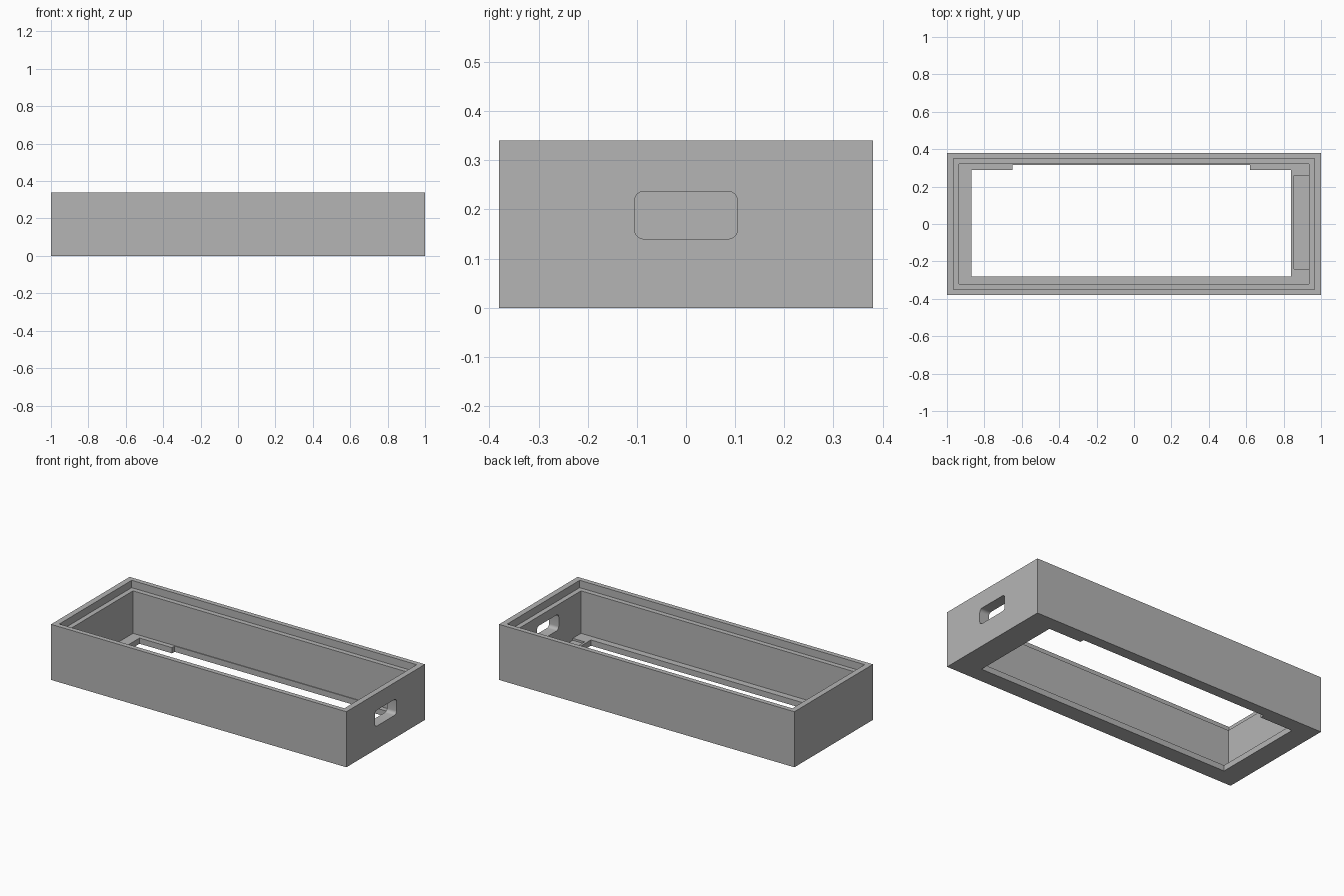
import bpy, bmesh

cube = bpy.data.objects.get("Cube")
if cube:
    bpy.data.objects.remove(cube, do_unlink=True)

grey = bpy.data.materials.new("plain_grey")
grey.use_nodes = True
grey.diffuse_color = (0.46, 0.46, 0.46, 1)
grey.node_tree.nodes["Principled BSDF"].inputs["Base Color"].default_value = grey.diffuse_color

FLOOR = 0.035   # floor thickness
TOP = 0.34
LEDGE = 0.295   # height of the lid rebate


def box(name, x, y, z, round_x=0.0):
    """Box from (min, max) ranges; round_x rounds the edges running along x."""
    bm = bmesh.new()
    bmesh.ops.create_cube(bm, size=1)
    for v in bm.verts:
        for axis, (low, high) in enumerate((x, y, z)):
            v.co[axis] = high if v.co[axis] > 0 else low
    if round_x:
        edges = [e for e in bm.edges if abs(e.verts[0].co.x - e.verts[1].co.x) > 1e-4]
        bmesh.ops.bevel(bm, geom=edges, offset=round_x, segments=6,
                        profile=0.5, affect='EDGES')
    mesh = bpy.data.meshes.new(name)
    bm.to_mesh(mesh)
    bm.free()
    mesh.materials.append(grey)
    obj = bpy.data.objects.new(name, mesh)
    bpy.context.collection.objects.link(obj)
    return obj


def carve(obj, cutters):
    """Cut each cutter out of the object, bake the result, drop the cutters."""
    for c in cutters:
        c.hide_render = True
        mod = obj.modifiers.new("cut", 'BOOLEAN')
        mod.operation = 'DIFFERENCE'
        mod.solver = 'EXACT'
        mod.object = c
    graph = bpy.context.evaluated_depsgraph_get()
    baked = bpy.data.meshes.new_from_object(obj.evaluated_get(graph))
    obj.modifiers.clear()
    obj.data = baked
    for c in cutters:
        bpy.data.objects.remove(c, do_unlink=True)


# Walls: stepped inside for a lid, with a rounded hand hole in one end
walls = box("walls", (-1, 1), (-0.38, 0.38), (FLOOR, TOP))
carve(walls, [
    box("cavity_cutter", (-0.935, 0.935), (-0.32, 0.32), (-0.1, 0.5)),
    box("rebate_cutter", (-0.965, 0.965), (-0.35, 0.35), (LEDGE, 0.5)),
    box("hand_hole_cutter", (0.9, 1.1), (-0.105, 0.105), (0.14, 0.237), 0.02),
])

# Floor: large opening, widened at the back, and a shallow end recess
floor = box("floor_frame", (-1, 1), (-0.38, 0.38), (0, FLOOR))
carve(floor, [
    box("opening_cutter", (-0.87, 0.84), (-0.28, 0.29), (-0.1, 0.2)),
    box("back_notch_cutter", (-0.65, 0.62), (0, 0.315), (-0.11, 0.21)),
    box("recess_cutter", (0.855, 0.935), (-0.24, 0.26), (FLOOR - 0.012, 0.2)),
])

# Flat panels with a smooth hand hole
bpy.ops.object.select_all(action='DESELECT')
for part in (walls, floor):
    part.select_set(True)
bpy.context.view_layer.objects.active = walls
bpy.ops.object.shade_smooth_by_angle()
